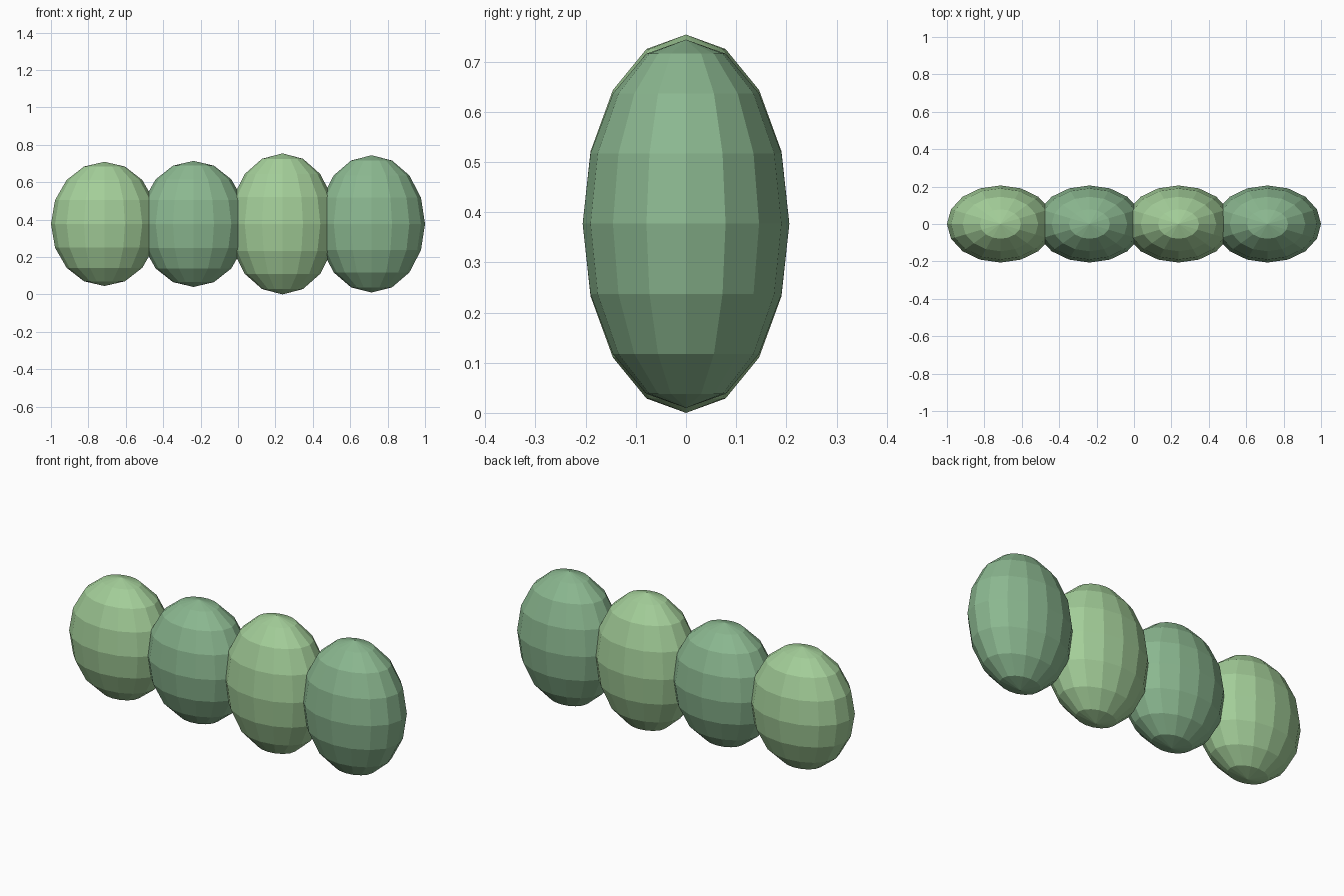
import bpy

if "Cube" in bpy.data.objects:
    bpy.data.objects.remove(bpy.data.objects["Cube"])


def make_material(name, color):
    mat = bpy.data.materials.new(name)
    mat.diffuse_color = color
    mat.use_nodes = True
    mat.node_tree.nodes["Principled BSDF"].inputs["Base Color"].default_value = mat.diffuse_color
    return mat


light_green = make_material("light_green", (0.37, 0.62, 0.32, 1))
deep_green = make_material("deep_green", (0.26, 0.48, 0.28, 1))

SPACING = 0.476
RADIUS_X, RADIUS_Y = 0.286, 0.206
MID_Z = 0.377
half_heights = [0.332, 0.337, 0.377, 0.367]

# Row of overlapping low-poly foliage clumps in alternating greens
for i, half_height in enumerate(half_heights):
    bpy.ops.mesh.primitive_uv_sphere_add(
        segments=16, ring_count=8, radius=1,
        location=((i - 1.5) * SPACING, 0, MID_Z))
    clump = bpy.context.object
    clump.name = f"hedge_clump_{i + 1}"
    clump.scale = (RADIUS_X, RADIUS_Y, half_height)
    bpy.ops.object.transform_apply(location=False, rotation=False, scale=True)
    clump.data.materials.append(deep_green if i % 2 else light_green)
